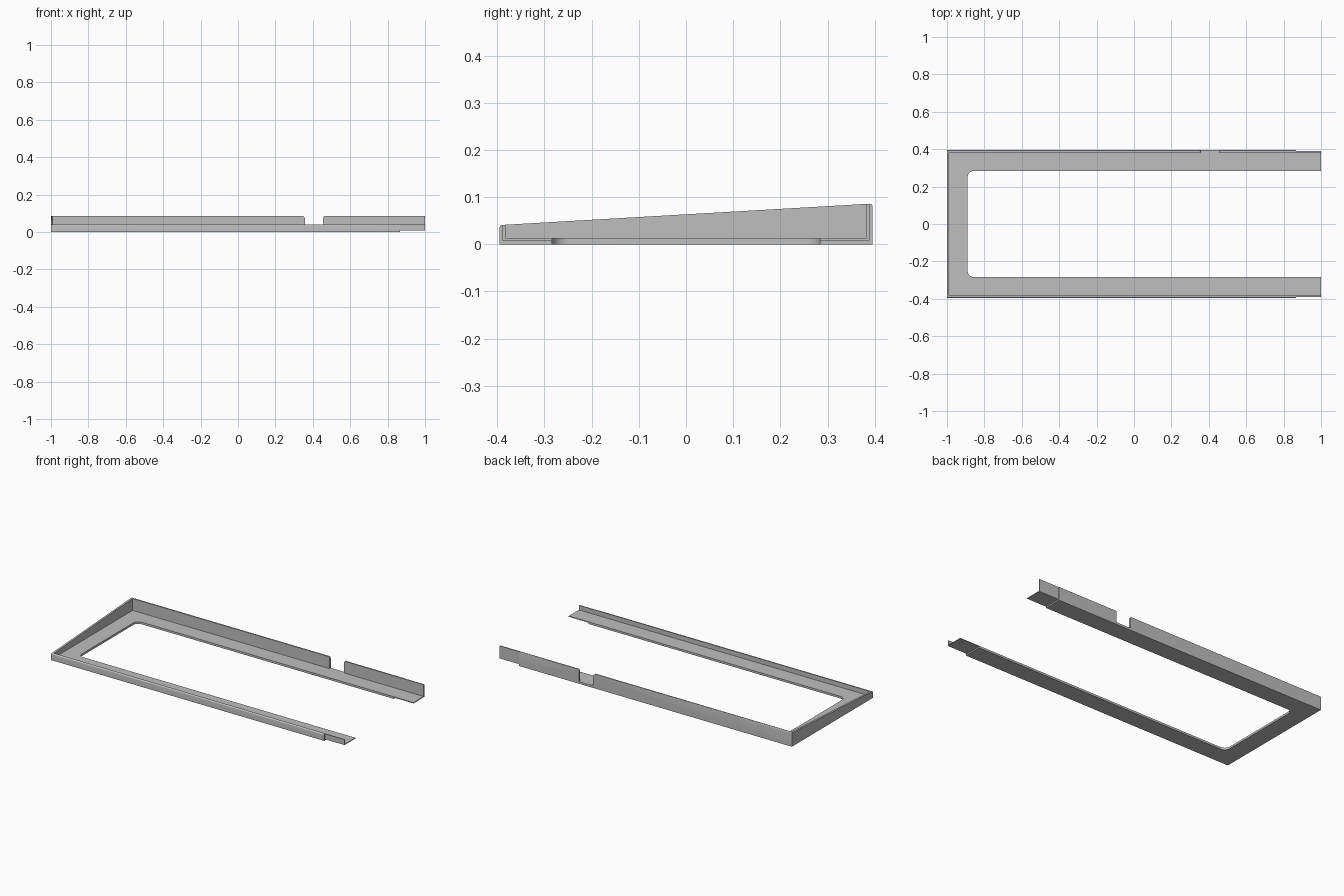
import bpy, bmesh, math
from mathutils import Vector

cube = bpy.data.objects.get("Cube")
if cube:
    bpy.data.objects.remove(cube)

grey = bpy.data.materials.new("light_grey")
grey.use_nodes = True
grey.diffuse_color = (0.52, 0.52, 0.52, 1)
grey.node_tree.nodes["Principled BSDF"].inputs["Base Color"].default_value = grey.diffuse_color


def prism(name, profile, axis, start, end):
    """Extrude a 2D profile along an axis; the profile uses the other two axes in order."""
    bm = bmesh.new()
    verts = []
    for a, b in profile:
        co = [a, b]
        co.insert(axis, start)
        verts.append(bm.verts.new(co))
    face = bm.faces.new(verts)
    out = bmesh.ops.extrude_face_region(bm, geom=[face])
    step = Vector((0, 0, 0))
    step[axis] = end - start
    bmesh.ops.translate(bm, vec=step, verts=[v for v in out["geom"] if isinstance(v, bmesh.types.BMVert)])
    bmesh.ops.recalc_face_normals(bm, faces=bm.faces)
    mesh = bpy.data.meshes.new(name)
    bm.to_mesh(mesh)
    bm.free()
    mesh.materials.append(grey)
    obj = bpy.data.objects.new(name, mesh)
    bpy.context.collection.objects.link(obj)
    return obj


def arc(cx, cy, r, a0, a1, n=8):
    angles = [math.radians(a0 + (a1 - a0) * i / n) for i in range(n + 1)]
    return [(cx + r * math.cos(a), cy + r * math.sin(a)) for a in angles]


def box(name, x, y, z):
    return prism(name, [(x[0], y[0]), (x[1], y[0]), (x[1], y[1]), (x[0], y[1])], 2, *z)


HALF, WALL, FLOOR, TONGUE = 0.395, 0.012, 0.013, 0.865

# Sloping body, low at the front and high at the back, with rounded top edges
body = [(-HALF, 0), (HALF, 0)]
body += arc(HALF - 0.005, 0.081, 0.005, 0, 90, 4)
body += arc(-HALF + 0.005, 0.036, 0.005, 90, 180, 4)
frame = prism("tray_frame", body, 0, -1, 1)

inner = HALF - WALL
cutters = [box("cavity_cutter", (-1 + WALL, 1.1), (-inner, inner), (FLOOR, 0.3))]

# Floor opening with rounded inner corners, open at the right end
r, left, side = 0.035, -0.89, 0.284
opening = [(1.1, side)] + arc(left + r, side - r, r, 90, 180)
opening += arc(left + r, -side + r, r, 180, 270) + [(1.1, -side)]
cutters.append(prism("opening_cutter", opening, 2, -0.1, 0.1))

# Notch in the back wall with rounded upper corners
r, top, x0, x1 = 0.012, 0.086, 0.357, 0.455
notch = [(x0, FLOOR), (x1, FLOOR)] + arc(x1 + r, top - r, r, 180, 90)
notch += [(x1 + r, 0.2), (x0 - r, 0.2)] + arc(x0 - r, top - r, r, 90, 0)
cutters.append(prism("notch_cutter", notch, 1, 0.35, 0.5))

# Thinned joining tongues: underside and both outer faces step inward
cutters.append(box("tongue_bottom_cutter", (TONGUE, 1.1), (-0.5, 0.5), (-0.1, 0.008)))
for label, s in (("front", -1), ("back", 1)):
    ys = sorted((s * (HALF - 0.006), s * 0.6))
    cutters.append(box("tongue_" + label + "_cutter", (TONGUE, 1.1), ys, (-0.2, 0.3)))

bpy.ops.object.select_all(action="DESELECT")
frame.select_set(True)
bpy.context.view_layer.objects.active = frame
for cutter in cutters:
    mod = frame.modifiers.new(cutter.name, "BOOLEAN")
    mod.operation = "DIFFERENCE"
    mod.solver = "EXACT"
    mod.object = cutter
    bpy.ops.object.modifier_apply(modifier=mod.name)
    bpy.data.objects.remove(cutter)

bpy.ops.object.shade_smooth_by_angle(angle=math.radians(35))
